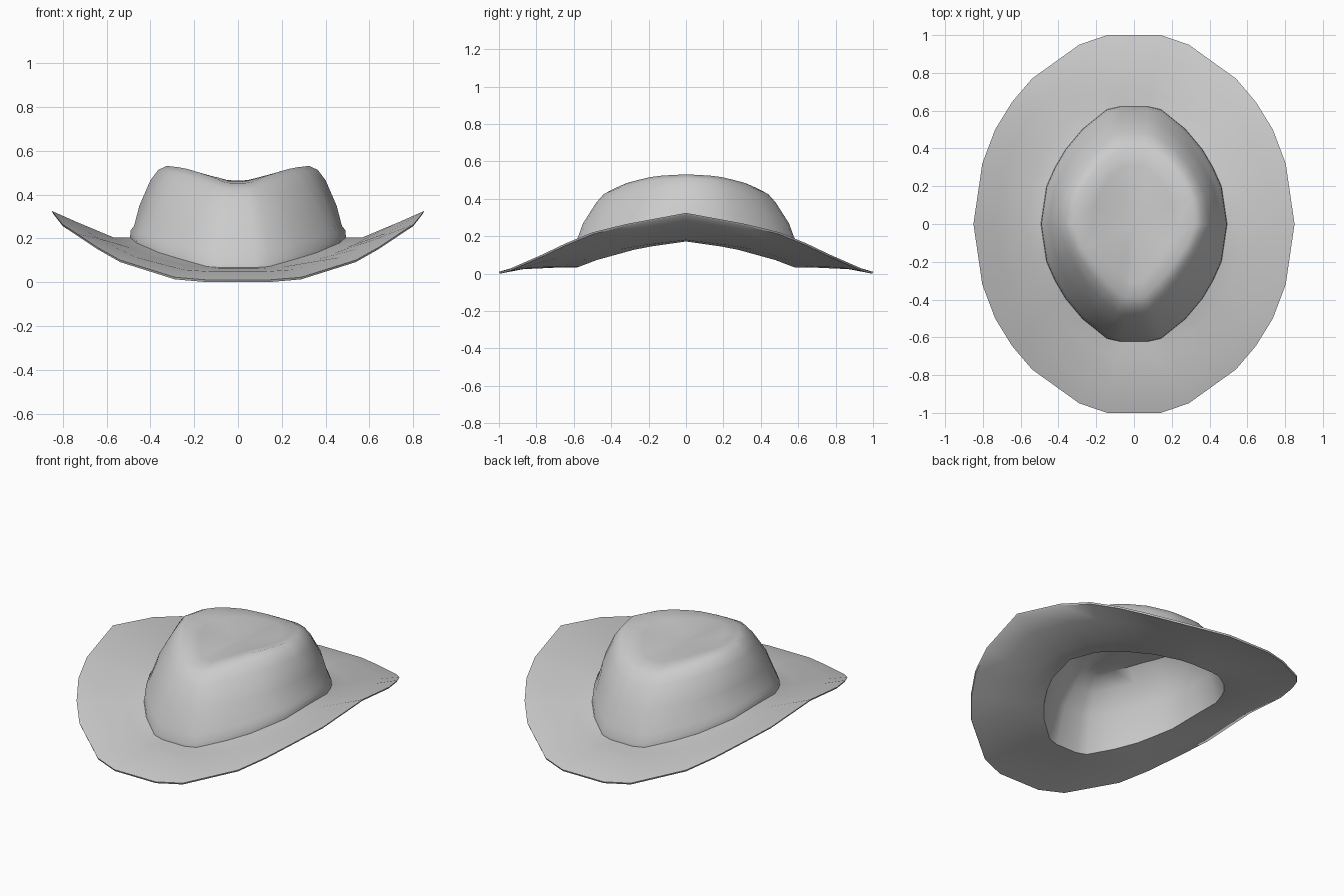
import bpy, bmesh

# Quarter outline of a unit-size ring, from the end (y=1) round to the side (x=1)
brim_q = [(.165, 1, 0), (.34, .95, .04), (.635, .77, .29), (.76, .645, .48),
          (.865, .5, .67), (.945, .32, .81), (1, 0, 1)]
crown_q = [(.15, 1, 0), (.29, .975, .04), (.55, .81, .3), (.735, .635, .5),
           (.85, .48, .68), (.94, .32, .81), (1, 0, 1)]


def outline(q):
    right = q + [(x, -y, w) for x, y, w in reversed(q[:-1])]
    return right + [(-x, y, w) for x, y, w in reversed(right)]


# Rings: outline, half width, half length, side z, end z, arch exponent, front pinch
B, C = outline(brim_q), outline(crown_q)
rings = [
    # inside of the crown, dish outwards
    (C, .10, .15, .440, .435, 1.5, .3),
    (C, .22, .31, .475, .435, 1.5, .35),
    (C, .315, .39, .505, .425, 1.5, .35),
    (C, .38, .46, .450, .360, 1.3, .22),
    (C, .43, .53, .340, .250, 1.1, .08),
    (C, .465, .585, .172, .032, 1, 0),
    # underside of the brim
    (B, .57, .70, .180, .032, 1, 0),
    (B, .73, .87, .250, .024, 1, 0),
    (B, .846, .996, .315, .000, 1, 0),
    # top of the brim
    (B, .85, 1.0, .325, .010, 1, 0),
    (B, .73, .87, .272, .048, 1, 0),
    (B, .57, .70, .205, .062, 1, 0),
    # outside of the crown with its rolled base
    (C, .493, .622, .205, .066, 1, 0),
    (C, .490, .620, .238, .085, 1, 0),
    (C, .475, .600, .255, .135, 1, 0),
    (C, .450, .550, .350, .270, 1.1, .08),
    (C, .400, .480, .465, .380, 1.3, .22),
    (C, .365, .440, .512, .425, 1.4, .3),
    (C, .325, .390, .531, .452, 1.5, .35),
    (C, .220, .310, .500, .460, 1.5, .35),
    (C, .100, .150, .470, .460, 1.5, .3),
]

bm = bmesh.new()
loops = []
for shape, sx, sy, zs, ze, e, pinch in rings:
    loops.append([bm.verts.new((x * sx * (1 - pinch * max(0, -y)), y * sy,
                                ze + (zs - ze) * (1 - (1 - w) ** e)))
                  for x, y, w in shape])

# Skin neighbouring rings
n = len(B)
for a, b in zip(loops, loops[1:]):
    for i in range(n):
        j = (i + 1) % n
        bm.faces.new((a[i], a[j], b[j], b[i]))

# Close the inner and outer crown top
for loop, z in ((loops[0], .435), (loops[-1], .463)):
    c = bm.verts.new((0, 0, z))
    for i in range(n):
        bm.faces.new((loop[i], loop[(i + 1) % n], c))

bmesh.ops.recalc_face_normals(bm, faces=bm.faces)
mesh = bpy.data.meshes.new("hat")
bm.to_mesh(mesh)
bm.free()
hat = bpy.data.objects.new("hat", mesh)
bpy.context.collection.objects.link(hat)

# Smooth felt, sharp rim and crown seam
bpy.context.view_layer.objects.active = hat
hat.select_set(True)
bpy.ops.object.shade_smooth_by_angle(angle=0.8)
